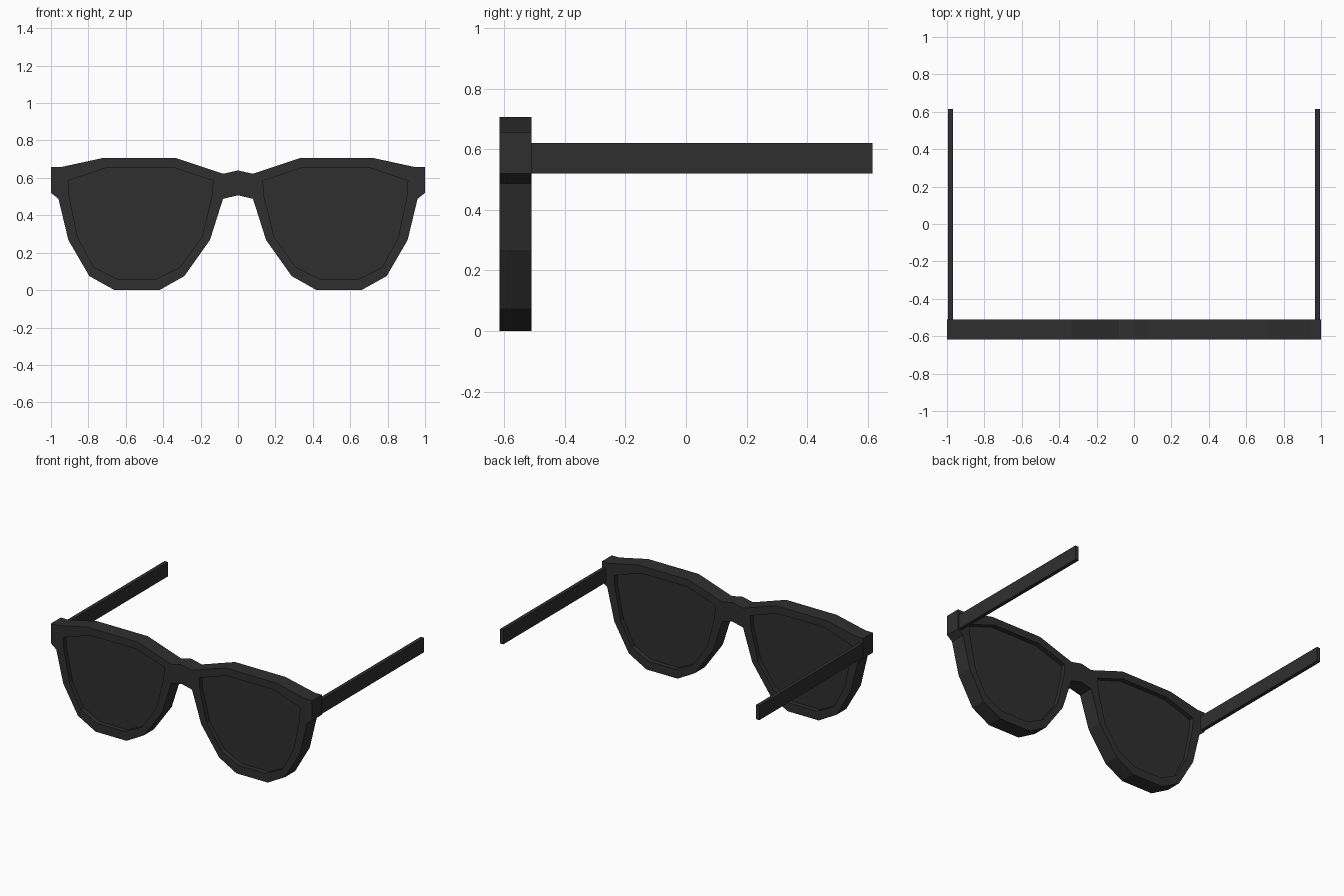
import bpy
import math

if "Cube" in bpy.data.objects:
    bpy.data.objects.remove(bpy.data.objects["Cube"])

black = bpy.data.materials.new("matte_black")
black.diffuse_color = (0.028, 0.028, 0.028, 1)
black.use_nodes = True
black.node_tree.nodes["Principled BSDF"].inputs["Base Color"].default_value = black.diffuse_color

FRONT, BACK = -0.617, -0.51

# Right half of the frame outline (x, z), from top centre to bottom centre
HALF = [(0, .64), (.08, .622), (.335, .707), (.72, .707), (.945, .658), (1, .658),
        (1, .52), (.96, .488), (.907, .268), (.795, .075), (.66, 0), (.42, 0),
        (.287, .075), (.15, .268), (.08, .488), (0, .507)]
# Lens opening on the right side
LENS = [(.908, .585), (.70, .655), (.345, .655), (.133, .585), (.14, .50), (.193, .285),
        (.308, .123), (.437, .06), (.645, .06), (.772, .123), (.858, .285), (.902, .50)]


def mirrored(points):
    return [(-x, z) for x, z in points]


def plate(name, loops, y0, y1):
    """Flat plate facing -y: first loop is the outline, the others are holes."""
    curve = bpy.data.curves.new(name, 'CURVE')
    curve.dimensions = '2D'
    curve.fill_mode = 'BOTH'
    curve.extrude = (y1 - y0) / 2
    for loop in loops:
        spline = curve.splines.new('POLY')
        spline.points.add(len(loop) - 1)
        for p, (x, z) in zip(spline.points, loop):
            p.co = (x, z, 0, 1)
        spline.use_cyclic_u = True
    curve.materials.append(black)
    obj = bpy.data.objects.new(name, curve)
    obj.rotation_euler.x = math.pi / 2
    obj.location.y = (y0 + y1) / 2
    bpy.context.collection.objects.link(obj)
    bpy.ops.object.select_all(action='DESELECT')
    obj.select_set(True)
    bpy.context.view_layer.objects.active = obj
    bpy.ops.object.convert(target='MESH')
    bpy.ops.object.shade_flat()
    return bpy.context.object


# Front frame with two lens openings
outline = HALF + mirrored(HALF[1:-1])[::-1]
plate("front_frame", [outline, LENS, mirrored(LENS)], FRONT, BACK)

for side, sign in (("right", 1), ("left", -1)):
    # Recessed lens
    plate(side + "_lens", [LENS if sign > 0 else mirrored(LENS)], -0.585, -0.542)

    # Straight temple arm
    y0, y1 = BACK - 0.005, 0.616
    bpy.ops.mesh.primitive_cube_add(size=1, location=(sign * .981, (y0 + y1) / 2, .571))
    arm = bpy.context.object
    arm.name = side + "_temple_arm"
    arm.scale = (.025, y1 - y0, .10)
    arm.data.materials.append(black)
